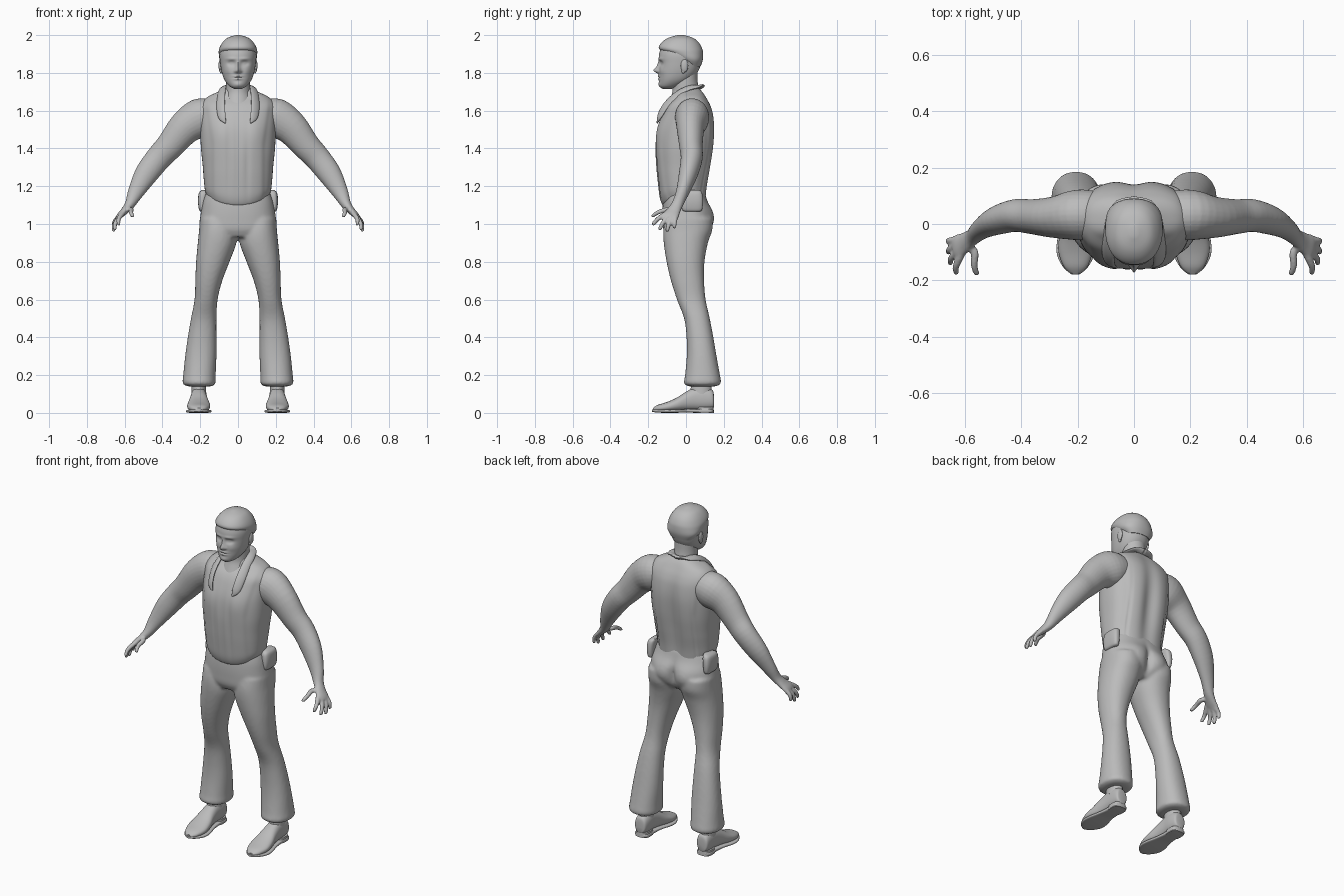
import bpy, bmesh, math
from mathutils import Vector, Matrix

grey = bpy.data.materials.new("plain grey")
grey.diffuse_color = (0.5, 0.5, 0.5, 1)


def spline(rows, steps):
    """Catmull-Rom interpolation through rows of numbers."""
    out = []
    for i in range(len(rows) - 1):
        a, b = rows[max(i - 1, 0)], rows[i]
        c, d = rows[i + 1], rows[min(i + 2, len(rows) - 1)]
        for k in range(steps):
            t = k / steps
            out.append([0.5 * (2 * q + (r - p) * t + (2 * p - 5 * q + 4 * r - s) * t * t
                               + (3 * q - p - 3 * r + s) * t ** 3) for p, q, r, s in zip(a, b, c, d)])
    return out + [list(rows[-1])]


def skin(bm, rings):
    vs = [[bm.verts.new(p) for p in ring] for ring in rings]
    n = len(vs[0])
    for a, b in zip(vs, vs[1:]):
        for i in range(n):
            bm.faces.new((a[i], a[(i + 1) % n], b[(i + 1) % n], b[i]))
    bm.faces.new(vs[0][::-1])
    bm.faces.new(vs[-1])


def loft(bm, rows, axis="z", p=2.0, n=32, steps=4, shape=None):
    """Rows are (t, u0, u1, v0, v1): bounds of a rounded section at t."""
    rings = []
    for t, u0, u1, v0, v1 in spline(rows, steps):
        ring = []
        for i in range(n):
            c, s = math.cos(math.tau * i / n), math.sin(math.tau * i / n)
            u = (u0 + u1) / 2 + (u1 - u0) / 2 * math.copysign(abs(c) ** (2 / p), c)
            v = (v0 + v1) / 2 + (v1 - v0) / 2 * math.copysign(abs(s) ** (2 / p), s)
            co = (u, v, t) if axis == "z" else (u, t, v)
            ring.append(shape(*co, s) if shape else co)
        rings.append(ring)
    skin(bm, rings)


def tube(bm, rows, ref, n=16, steps=4):
    """Rows are (x, y, z, ra, rb): rb lies along ref, ra across it."""
    pts = spline(rows, steps)
    rings = []
    for i, r in enumerate(pts):
        d = Vector(pts[min(i + 1, len(pts) - 1)][:3]) - Vector(pts[max(i - 1, 0)][:3])
        a = d.cross(Vector(ref)).normalized()
        b = a.cross(d).normalized()
        rings.append([Vector(r[:3]) + a * r[3] * math.cos(math.tau * k / n)
                      + b * r[4] * math.sin(math.tau * k / n) for k in range(n)])
    skin(bm, rings)


def ball(bm, pos, size):
    bmesh.ops.create_uvsphere(bm, u_segments=28, v_segments=18, radius=1,
                              matrix=Matrix.Translation(pos) @ Matrix.Diagonal((*size, 1)))


def finish(name, bm, mirror=False, voxel=0, smooth=4):
    bmesh.ops.recalc_face_normals(bm, faces=bm.faces)
    me = bpy.data.meshes.new(name)
    bm.to_mesh(me)
    bm.free()
    me.shade_smooth()
    me.set_sharp_from_angle(angle=math.radians(50))
    me.materials.append(grey)
    ob = bpy.data.objects.new(name, me)
    bpy.context.collection.objects.link(ob)
    if mirror:
        ob.modifiers.new("mirror", "MIRROR").use_mirror_merge = False
    if voxel:
        m = ob.modifiers.new("fuse", "REMESH")
        m.mode, m.voxel_size, m.use_smooth_shade = "VOXEL", voxel, True
        s = ob.modifiers.new("soften", "SMOOTH")
        s.factor, s.iterations = 0.5, smooth


def g(d, w):
    return math.exp(-(d / w) ** 2)


# Head, with the face pushed in and out by soft bumps (x, z, width, height, amount)
FACE = [(0, 1.812, .013, .014, .026), (0, 1.835, .010, .025, .012), (.034, 1.85, .02, .013, -.014),
        (.034, 1.85, .011, .007, .006), (.034, 1.874, .028, .008, .005), (.05, 1.81, .022, .02, .004),
        (0, 1.782, .022, .006, .007), (0, 1.768, .018, .006, .007), (0, 1.775, .024, .003, -.004),
        (0, 1.738, .022, .014, .006), (.016, 1.808, .007, .007, .006)]


def face(x, y, z, s):
    if s < 0:
        y -= sum(a * g(abs(x) - fx, w) * g(z - fz, h) for fx, fz, w, h, a in FACE)
    return x, y, z


bm = bmesh.new()
loft(bm, [(1.716, -.02, .02, -.125, -.075), (1.73, -.046, .046, -.138, -.03), (1.76, -.07, .07, -.142, .025),
          (1.80, -.085, .085, -.142, .06), (1.85, -.094, .094, -.142, .08), (1.90, -.097, .097, -.142, .086),
          (1.95, -.085, .085, -.124, .07), (1.98, -.06, .06, -.095, .04), (1.997, -.02, .02, -.05, 0)],
     p=2.2, n=96, steps=10, shape=face)
finish("head", bm)

# Short hair cap and ears
bm = bmesh.new()
loft(bm, [(1.835, -.07, .07, -.005, .078), (1.87, -.096, .096, -.045, .089), (1.905, -.102, .102, -.11, .09),
          (1.93, -.099, .099, -.144, .085), (1.96, -.083, .083, -.13, .068), (1.985, -.057, .057, -.095, .038),
          (2.0, -.012, .012, -.045, -.01)], p=2.2, n=48)
finish("hair", bm)
bm = bmesh.new()
ball(bm, (.094, -.008, 1.838), (.009, .02, .034))
ball(bm, (.090, -.014, 1.815), (.008, .011, .018))
finish("ear", bm, True)

# Neck
bm = bmesh.new()
loft(bm, [(1.60, -.10, .10, -.11, .09), (1.66, -.08, .08, -.085, .085), (1.70, -.066, .066, -.072, .072),
          (1.75, -.064, .064, -.07, .062), (1.80, -.064, .064, -.06, .06)], n=32)
finish("neck", bm)


# Vest, with raised panels, a spine hollow and a curved hem
def vest(x, y, z, s):
    a = abs(x)
    edge = .135 + .03 * max(0, min(1, (z - 1.42) / .2))
    y += math.copysign(.009, s) * abs(s) / (1 + math.exp((a - edge) / .004))
    if s > 0:
        y -= .022 * g(x, .045) * g(z - 1.36, .25)
        y -= .007 * g(a - .125, .006) * g(z - 1.25, .2)
    else:
        y -= .008 * g(a - .09, .05) * g(z - 1.48, .08)
        y += .005 * g(a - .05, .012) * g(z - 1.32, .18) + .004 * g(x, .008) * g(z - 1.35, .2)
    z += .05 * min(1, (x / .18) ** 2) * max(0, min(1, (1.27 - z) / .15))
    return x, y, z


bm = bmesh.new()
loft(bm, [(1.095, -.15, .15, -.105, .09), (1.105, -.165, .165, -.118, .098), (1.14, -.175, .175, -.13, .10),
          (1.2, -.18, .18, -.138, .107), (1.3, -.186, .186, -.148, .125), (1.4, -.196, .196, -.152, .14),
          (1.5, -.2, .2, -.143, .146), (1.58, -.2, .2, -.118, .138), (1.63, -.197, .197, -.092, .122),
          (1.67, -.165, .165, -.055, .1), (1.70, -.105, .105, -.04, .08), (1.72, -.06, .06, -.03, .06)],
     p=2.5, n=128, steps=6, shape=vest)
finish("vest", bm)

# Folded collar with lapels
bm = bmesh.new()
tube(bm, [(-.01, .082, 1.725, .02, .009), (.05, .065, 1.728, .022, .009), (.08, .01, 1.718, .022, .009),
          (.088, -.05, 1.685, .024, .009), (.092, -.105, 1.63, .026, .009), (.085, -.14, 1.57, .022, .008),
          (.066, -.152, 1.535, .004, .004)], (.55, -.5, .7))
finish("collar", bm, True)

# Arms and hands fused into one smooth skin
bm = bmesh.new()
tube(bm, [(.13, .03, 1.575, .085, .085), (.20, .032, 1.56, .105, .09), (.28, .024, 1.51, .09, .074),
          (.36, .026, 1.415, .074, .062), (.42, .03, 1.35, .068, .058), (.485, .012, 1.265, .062, .05),
          (.54, -.018, 1.17, .043, .035), (.572, -.045, 1.105, .027, .03), (.60, -.065, 1.07, .02, .036),
          (.625, -.08, 1.045, .016, .043), (.637, -.088, 1.03, .012, .04)], (0, 1, 0), n=28)
for k, t in [((.62, -.122, 1.045), (.632, -.178, .995)), ((.63, -.1, 1.035), (.654, -.142, .968)),
             ((.636, -.078, 1.03), (.66, -.102, .96)), ((.634, -.057, 1.035), (.662, -.062, .978)),
             ((.565, -.105, 1.075), (.558, -.182, 1.04))]:
    a, b = Vector(k), Vector(t)
    m = a.lerp(b, .55) + Vector((.006, 0, .006))
    root = a.lerp(Vector((.59, -.065, 1.08)), .5)
    tube(bm, [(*root, .012, .014), (*a, .013, .014), (*m, .0115, .012), (*a.lerp(b, .93), .009, .01),
              (*b, .004, .004)], (.3, 1, .2) if k[0] > .6 else (1, 0, 0), n=12)
finish("arm", bm, True, voxel=.0055, smooth=3)


# Trousers: pelvis and flared legs fused together
def seat(x, y, z, s):
    if s > 0:
        y += (.012 * g(abs(x) - .085, .05) - .03 * g(x, .022)) * g(z - 1.02, .07)
    return x, y, z


bm = bmesh.new()
loft(bm, [(1.17, -.168, .168, -.115, .10), (1.12, -.185, .185, -.122, .115), (1.07, -.195, .195, -.125, .138),
          (1.02, -.202, .202, -.124, .142), (.97, -.204, .204, -.12, .125), (.93, -.19, .19, -.10, .09)],
     p=2.4, n=64, shape=seat)
finish_leg = [(1.03, .01, .203, -.11, .14), (.97, .006, .206, -.12, .14), (.9, .008, .213, -.118, .116),
              (.8, .045, .222, -.103, .098), (.7, .083, .226, -.08, .096), (.6, .108, .23, -.048, .104),
              (.5, .114, .249, -.01, .126), (.4, .114, .266, .003, .145), (.3, .114, .28, .004, .162),
              (.2, .118, .29, -.005, .18), (.165, .118, .294, -.011, .186), (.15, .122, .288, -.006, .18),
              (.14, .145, .265, .015, .155)]
loft(bm, finish_leg, p=2.2)
loft(bm, [(z, -x1, -x0, y0, y1) for z, x0, x1, y0, y1 in finish_leg], p=2.2)
finish("trousers", bm, voxel=.009, smooth=5)

# Belt pouches on the hips
bm = bmesh.new()
loft(bm, [(1.065, .175, .195, .0, .07), (1.075, .17, .206, -.02, .085), (1.12, .165, .212, -.025, .09),
          (1.165, .16, .207, -.02, .085), (1.18, .16, .19, .0, .07)], p=3)
finish("hip_pouch", bm, True)

# Shoes: upper, sole, heel and ankle
bm = bmesh.new()
loft(bm, [(.148, .185, .23, .03, .09), (.14, .172, .243, .022, .12), (.10, .165, .248, .015, .138),
          (.05, .165, .25, .015, .135), (0, .16, .256, .012, .112), (-.05, .15, .266, .008, .08),
          (-.10, .148, .268, .006, .058), (-.15, .165, .25, .006, .042), (-.175, .19, .225, .01, .026)],
     axis="y", p=2.3)
loft(bm, [(.1, .167, .247, .022, .138), (.13, .17, .246, .025, .136), (.2, .17, .246, .03, .135)])
finish("shoe", bm, True)
bm = bmesh.new()
loft(bm, [(.145, .185, .23, .008, .018), (.13, .165, .25, .0, .022), (.06, .165, .25, .0, .022),
          (0, .158, .258, .002, .02), (-.06, .143, .273, .0, .018), (-.11, .142, .273, .0, .018),
          (-.155, .165, .25, .002, .02), (-.18, .195, .22, .006, .018)], axis="y", p=4)
loft(bm, [(0, .165, .25, .055, .148), (.03, .168, .247, .06, .146)], p=3)
finish("sole", bm, True)
